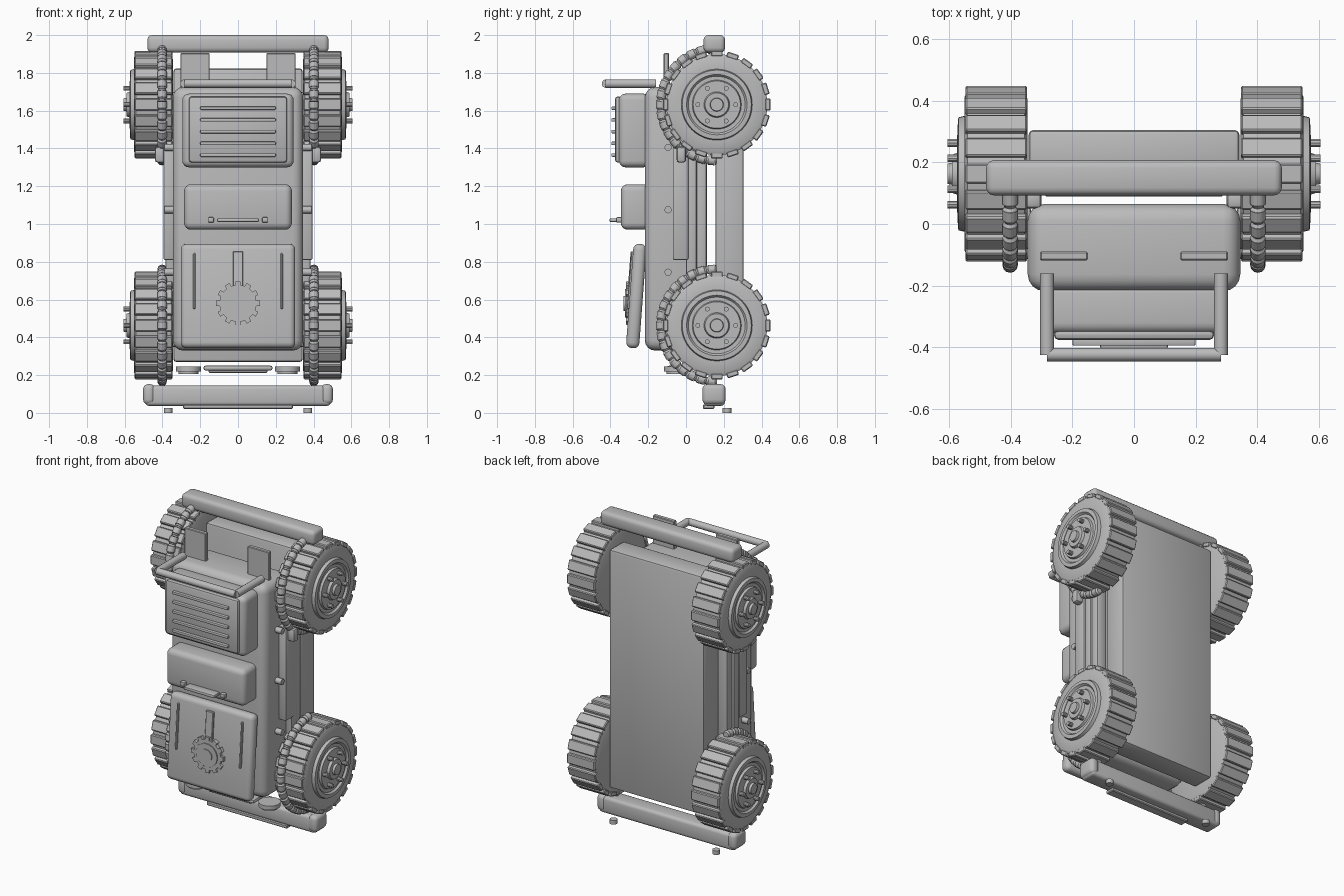
import bpy, bmesh, math
from mathutils import Matrix, Vector

if "Cube" in bpy.data.objects:
    bpy.data.objects.remove(bpy.data.objects["Cube"])

grey = bpy.data.materials.new("mid grey")
grey.diffuse_color = (0.5, 0.5, 0.5, 1)
grey.use_nodes = True
grey.node_tree.nodes["Principled BSDF"].inputs["Base Color"].default_value = grey.diffuse_color


def finish(name, bm):
    bmesh.ops.recalc_face_normals(bm, faces=bm.faces)
    me = bpy.data.meshes.new(name)
    bm.to_mesh(me)
    bm.free()
    ob = bpy.data.objects.new(name, me)
    bpy.context.collection.objects.link(ob)
    me.materials.append(grey)
    bpy.ops.object.select_all(action='DESELECT')
    ob.select_set(True)
    bpy.context.view_layer.objects.active = ob
    bpy.ops.object.shade_smooth_by_angle(angle=math.radians(35))
    return ob


def box(name, x, y, z, r=0.0, seg=3, tilt=0.0):
    """Box from ranges, with rounded edges and a tilt about x."""
    bm = bmesh.new()
    bmesh.ops.create_cube(bm, size=1)
    bmesh.ops.scale(bm, vec=(x[1] - x[0], y[1] - y[0], z[1] - z[0]), verts=bm.verts)
    if r:
        bmesh.ops.bevel(bm, geom=bm.edges[:], offset=r, segments=seg, profile=0.5, affect='EDGES')
    mid = Vector((sum(x) / 2, sum(y) / 2, sum(z) / 2))
    bm.transform(Matrix.Translation(mid) @ Matrix.Rotation(tilt, 4, 'X'))
    return finish(name, bm)


def both(name, x, y, z, r=0.0, seg=2, tilt=0.0):
    """The same box on the left and right."""
    for side, s in (("left", -1), ("right", 1)):
        box(f"{side}_{name}", sorted((s * x[0], s * x[1])), y, z, r, seg, tilt)


def add_rod(bm, a, b, r, n=16, r2=None):
    a, b = Vector(a), Vector(b)
    rot = (b - a).to_track_quat('Z', 'Y').to_matrix().to_4x4()
    bmesh.ops.create_cone(bm, cap_ends=True, segments=n, radius1=r, radius2=r if r2 is None else r2,
                          depth=(b - a).length, matrix=Matrix.Translation((a + b) / 2) @ rot)


def rod(name, a, b, r, n=16):
    bm = bmesh.new()
    add_rod(bm, a, b, r, n)
    return finish(name, bm)


def spin(name, profile, origin, s, n=48):
    """Revolve (x, radius) points about an x axis; s mirrors the side."""
    bm = bmesh.new()
    rings = []
    for px, pr in profile:
        rings.append([bm.verts.new((s * px, origin[0] + pr * math.cos(2 * math.pi * i / n),
                                    origin[1] + pr * math.sin(2 * math.pi * i / n))) for i in range(n)])
    for p, q in zip(rings, rings[1:]):
        for i in range(n):
            j = (i + 1) % n
            bm.faces.new((p[i], p[j], q[j], q[i]))
    bm.faces.new(rings[0])
    bm.faces.new(rings[-1])
    return finish(name, bm)


WY = 0.163
TYRE = [(0.345, 0.24), (0.355, 0.268), (0.54, 0.268), (0.55, 0.25), (0.55, 0.188), (0.57, 0.183),
        (0.572, 0.16), (0.56, 0.15), (0.56, 0.13), (0.574, 0.125), (0.574, 0.068), (0.59, 0.062),
        (0.59, 0.036), (0.605, 0.033)]

for end, wz in (("front", 0.463), ("rear", 1.632)):
    for side, s in (("left", -1), ("right", 1)):
        tag = f"{end}_{side}"
        spin(f"{tag}_wheel", TYRE, (WY, wz), s)
        # tread blocks
        bm = bmesh.new()
        for i in range(20):
            part = bmesh.ops.create_cube(bm, size=1)["verts"]
            bmesh.ops.scale(bm, vec=(0.2, 0.063, 0.03), verts=part)
            m = (Matrix.Translation((s * 0.447, WY, wz)) @ Matrix.Rotation(2 * math.pi * i / 20, 4, 'X')
                 @ Matrix.Translation((0, 0, 0.27)))
            bmesh.ops.transform(bm, matrix=m, verts=part)
        bmesh.ops.bevel(bm, geom=bm.edges[:], offset=0.005, segments=1, affect='EDGES')
        finish(f"{tag}_tread", bm)
        # wheel bolts
        bm = bmesh.new()
        for i in range(6):
            a = math.pi * i / 3
            y, z = WY + 0.1 * math.cos(a), wz + 0.1 * math.sin(a)
            add_rod(bm, (s * 0.57, y, z), (s * 0.605, y, z), 0.013, 10)
        finish(f"{tag}_bolts", bm)
        # segmented fender arch
        bm = bmesh.new()
        steps = 17
        for i in range(steps):
            pts = []
            for f in (0.0, 0.18, 0.82, 1.0):
                a = math.pi * (0.5 + (i + f) / steps)
                pts.append((s * 0.402, WY + 0.297 * math.cos(a), wz + 0.297 * math.sin(a)))
            add_rod(bm, pts[0], pts[1], 0.018, 12, 0.025)
            add_rod(bm, pts[1], pts[2], 0.025, 12)
            add_rod(bm, pts[2], pts[3], 0.025, 12, 0.018)
        finish(f"{tag}_fender", bm)

# chassis and body
box("chassis", (-0.342, 0.342), (0.155, 0.305), (0.27, 1.823), 0.015, 2)
box("body", (-0.345, 0.345), (-0.218, 0.065), (0.33, 1.725), 0.055, 4)
both("side_rail", (0.3, 0.375), (0.05, 0.11), (0.35, 1.7), 0.015)
both("side_skirt", (0.335, 0.385), (0.0, 0.057), (0.45, 1.65), 0.01)
both("side_panel", (0.335, 0.395), (-0.07, 0.012), (0.81, 1.42), 0.008)
both("side_bracket", (0.38, 0.44), (-0.05, 0.0), (1.325, 1.41), 0.015)
for side, s in (("left", -1), ("right", 1)):
    bm = bmesh.new()
    for z in (0.745, 1.075, 1.405):
        add_rod(bm, (s * 0.33, -0.095, z), (s * 0.388, -0.095, z), 0.019, 12)
    finish(f"{side}_body_bolts", bm)

# rear cover with louvres
box("rear_cover", (-0.295, 0.295), (-0.355, -0.19), (1.30, 1.69), 0.035, 4)
box("rear_cover_panel", (-0.26, 0.26), (-0.376, -0.34), (1.325, 1.675), 0.015, 2)
for i in range(5):
    z = 1.365 + 0.062 * i
    box(f"louvre_{i + 1}", (-0.2, 0.2), (-0.395, -0.37), (z - 0.009, z + 0.009), 0.005, 2)

# cabin box with handle
box("cabin", (-0.285, 0.285), (-0.345, -0.19), (0.97, 1.21), 0.035, 4)
box("cabin_handle", (-0.11, 0.11), (-0.405, -0.34), (1.01, 1.03), 0.007, 2)
both("handle_stud", (0.128, 0.16), (-0.37, -0.335), (1.008, 1.036), 0.006)

# sloping hood
TILT = -0.075
box("hood", (-0.303, 0.303), (-0.298, -0.228), (0.342, 0.895), 0.03, 4, TILT)
box("hood_spine", (-0.027, 0.027), (-0.302, -0.275), (0.62, 0.855), 0.004, 1, TILT)
both("hood_vent", (0.224, 0.238), (-0.302, -0.275), (0.55, 0.845), 0.004, 1, TILT)

# gear on the hood
bm = bmesh.new()
for r, front in ((0.098, -0.317), (0.075, -0.324), (0.04, -0.33)):
    add_rod(bm, (0, -0.27, 0.58), (0, front, 0.58), r, 36)
for i in range(12):
    part = bmesh.ops.create_cube(bm, size=1)["verts"]
    bmesh.ops.scale(bm, vec=(0.028, 0.045, 0.04), verts=part)
    m = (Matrix.Translation((0, -0.295, 0.58)) @ Matrix.Rotation(math.pi * i / 6, 4, 'Y')
         @ Matrix.Translation((0, 0, 0.096)))
    bmesh.ops.transform(bm, matrix=m, verts=part)
finish("hood_gear", bm)

# rear frame and upright plates
for s, side in ((-1, "left"), (1, "right")):
    rod(f"{side}_frame_arm", (s * 0.282, -0.16, 1.743), (s * 0.282, -0.425, 1.743), 0.023)
rod("frame_crossbar", (-0.282, -0.424, 1.743), (0.282, -0.424, 1.743), 0.022)
both("upright_plate", (0.15, 0.305), (-0.118, -0.09), (1.68, 1.905), 0.004, 1)

# bumpers
box("rear_bumper", (-0.48, 0.48), (0.093, 0.207), (1.908, 2.0), 0.025, 3)
box("front_bumper", (-0.49, 0.49), (0.093, 0.205), (0.037, 0.145), 0.02, 3)
both("bumper_cap", (0.44, 0.502), (0.087, 0.21), (0.045, 0.152), 0.025, 3)
box("bumper_lip", (-0.29, 0.29), (0.09, 0.15), (0.02, 0.045), 0.005, 1)
for s, side in ((-1, "left"), (1, "right")):
    rod(f"{side}_tow_pin", (s * 0.37, 0.217, 0.0), (s * 0.37, 0.217, 0.027), 0.023)
    bm = bmesh.new()
    add_rod(bm, (s * 0.262, -0.05, 0.22), (s * 0.262, -0.05, 0.246), 0.066, 32)
    add_rod(bm, (s * 0.262, -0.05, 0.207), (s * 0.262, -0.05, 0.22), 0.052, 32)
    finish(f"{side}_headlamp", bm)
box("grille", (-0.182, 0.182), (-0.1, 0.0), (0.225, 0.25), 0.01, 2)
box("grille_inset", (-0.155, 0.155), (-0.085, -0.015), (0.212, 0.23), 0.005, 1)
